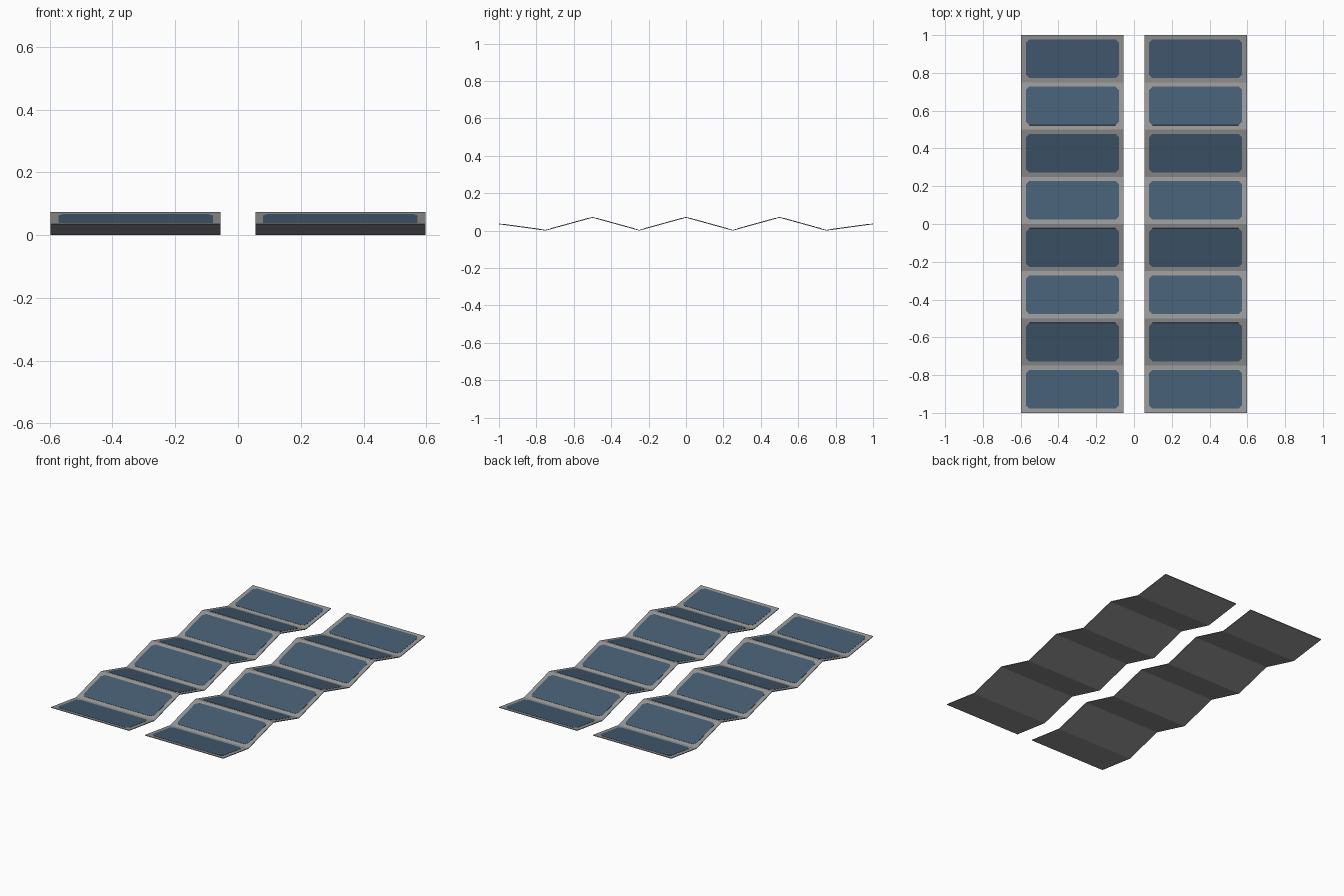
import bpy, bmesh, math
from mathutils import Vector

if "Cube" in bpy.data.objects:
    bpy.data.objects.remove(bpy.data.objects["Cube"])


def material(name, rgb):
    m = bpy.data.materials.new(name)
    m.diffuse_color = (*rgb, 1.0)
    m.use_nodes = True
    m.node_tree.nodes["Principled BSDF"].inputs["Base Color"].default_value = m.diffuse_color
    return m


GRAY = material("panel gray", (0.31, 0.31, 0.31))
BLUE = material("cell blue", (0.058, 0.108, 0.168))

X_IN, X_OUT = 0.055, 0.597
THICK = 0.004
# accordion profile: (y, z) of the underside along the strip
FOLD = [(-1 + 0.25 * i, 0.0 if i % 2 else 0.069) for i in range(9)]
FOLD[0], FOLD[-1] = (-1, 0.034), (1, 0.034)


def finish(bm, name, mat):
    bmesh.ops.recalc_face_normals(bm, faces=bm.faces)
    me = bpy.data.meshes.new(name)
    bm.to_mesh(me)
    bm.free()
    me.materials.append(mat)
    ob = bpy.data.objects.new(name, me)
    bpy.context.collection.objects.link(ob)
    return ob


def prism(bm, loop, offset):
    """Closed solid: a flat loop of points extruded by an offset."""
    face = bm.faces.new([bm.verts.new(p) for p in loop])
    geo = bmesh.ops.extrude_face_region(bm, geom=[face])["geom"]
    bmesh.ops.translate(bm, vec=offset,
                        verts=[g for g in geo if isinstance(g, bmesh.types.BMVert)])


def folded_sheet(name, x0, x1):
    bm = bmesh.new()
    rings = [[bm.verts.new((x, y, z + t)) for x, t in
              ((x0, 0), (x1, 0), (x1, THICK), (x0, THICK))] for y, z in FOLD]
    for a, b in zip(rings, rings[1:]):
        for i in range(4):
            j = (i + 1) % 4
            bm.faces.new((a[i], a[j], b[j], b[i]))
    bm.faces.new(rings[0])
    bm.faces.new(rings[-1])
    return finish(bm, name, GRAY)


def cell_plates(name, x0, x1):
    """One thin plate with clipped corners on every fold."""
    bm = bmesh.new()
    for (ya, za), (yb, zb) in zip(FOLD, FOLD[1:]):
        a, b = Vector((0, ya, za + THICK)), Vector((0, yb, zb + THICK))
        n = Vector((0, -(zb - za), yb - ya)).normalized()
        u0, u1, v0, v1, c = x0 + 0.025, x1 - 0.025, 0.09, 0.91, 0.018
        cv = c / 0.25
        outline = [(u0 + c, v0), (u1 - c, v0), (u1, v0 + cv), (u1, v1 - cv),
                   (u1 - c, v1), (u0 + c, v1), (u0, v1 - cv), (u0, v0 + cv)]
        prism(bm, [a.lerp(b, v) + Vector((u, 0, 0)) - n * 0.001 for u, v in outline],
              n * 0.0022)
    return finish(bm, name, BLUE)


# two matching strips side by side
for side, x0, x1 in (("left", -X_OUT, -X_IN), ("right", X_IN, X_OUT)):
    folded_sheet(side + "_folded_sheet", x0, x1)
    cell_plates(side + "_cell_plates", x0, x1)
